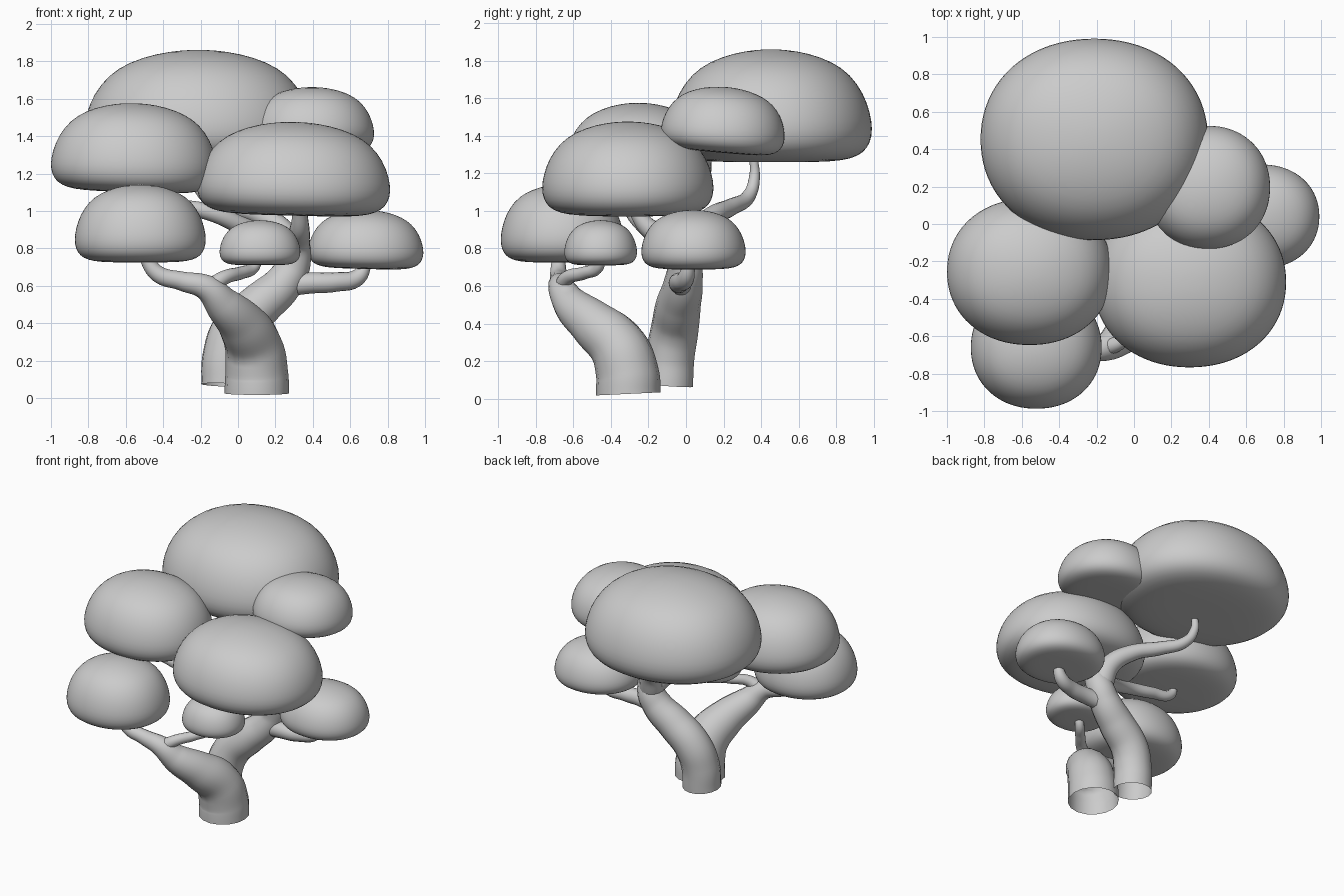
import bpy, bmesh, math

# half-section of a leaf puff: (radius, height), flat underside and domed top
PUFF = [(0.3, 0.0), (0.6, 0.005), (0.79, 0.03), (0.91, 0.085), (0.975, 0.17), (1.0, 0.29),
        (0.975, 0.44), (0.91, 0.61), (0.78, 0.78), (0.6, 0.895), (0.36, 0.97), (0.15, 0.998)]
SEG = 40


def puff(name, x, y, z, tilt=(0, 0)):
    """Leaf puff filling the given x, y and z ranges."""
    bm = bmesh.new()
    rx, ry, h = (x[1] - x[0]) / 2, (y[1] - y[0]) / 2, z[1] - z[0]
    rings = []
    for r, t in PUFF:
        ring = []
        for i in range(SEG):
            a = 2 * math.pi * i / SEG
            c, s = math.cos(a), math.sin(a)
            k = r / (abs(c) ** 2.12 + abs(s) ** 2.12) ** (1 / 2.12)
            ring.append(bm.verts.new((c * k * rx * 1.004, s * k * ry * 1.004, (t - 0.5) * h)))
        rings.append(ring)
    for a, b in zip(rings, rings[1:]):
        for i in range(SEG):
            j = (i + 1) % SEG
            bm.faces.new((a[i], a[j], b[j], b[i]))
    # close underside and crown with fans
    for ring, t in ((rings[0], -0.5), (rings[-1], 0.503)):
        v = bm.verts.new((0, 0, t * h))
        for i in range(SEG):
            bm.faces.new((ring[i], ring[(i + 1) % SEG], v))
    bmesh.ops.recalc_face_normals(bm, faces=bm.faces)
    for f in bm.faces:
        f.smooth = True
    me = bpy.data.meshes.new(name)
    bm.to_mesh(me)
    bm.free()
    ob = bpy.data.objects.new(name, me)
    bpy.context.collection.objects.link(ob)
    ob.location = (sum(x) / 2, sum(y) / 2, sum(z) / 2)
    ob.rotation_euler = (math.radians(tilt[0]), math.radians(tilt[1]), 0)
    ob.modifiers.new("smooth", 'SUBSURF').render_levels = 1


def limb(name, pts):
    """Tapered tube through (x, y, z, radius) points."""
    cu = bpy.data.curves.new(name, 'CURVE')
    cu.dimensions = '3D'
    cu.bevel_depth = 1.0
    cu.bevel_resolution = 6
    cu.resolution_u = 8
    sp = cu.splines.new('BEZIER')
    sp.bezier_points.add(len(pts) - 1)
    sp.radius_interpolation = 'CARDINAL'
    for p, (x, y, z, r) in zip(sp.bezier_points, pts):
        p.co = (x, y, z)
        p.radius = r
        p.handle_left_type = p.handle_right_type = 'AUTO'
    ob = bpy.data.objects.new(name, cu)
    bpy.context.collection.objects.link(ob)
    bpy.ops.object.select_all(action='DESELECT')
    ob.select_set(True)
    bpy.context.view_layer.objects.active = ob
    bpy.ops.object.convert(target='MESH')
    bpy.ops.object.shade_smooth()


# leaf puffs
puff("crown_puff", (-0.825, 0.40), (-0.09, 0.995), (1.26, 1.86))
puff("left_puff", (-1.0, -0.11), (-0.65, 0.14), (1.10, 1.575), (0, 2))
puff("centre_puff", (-0.22, 0.82), (-0.77, 0.15), (0.975, 1.475), (0, 1.5))
puff("back_right_puff", (0.06, 0.73), (-0.13, 0.535), (1.31, 1.66), (-5, 0))
puff("lower_left_puff", (-0.875, -0.17), (-0.99, -0.33), (0.725, 1.14))
puff("small_front_puff", (-0.10, 0.335), (-0.65, -0.26), (0.71, 0.95))
puff("right_puff", (0.375, 0.995), (-0.24, 0.32), (0.69, 1.005), (0, 1.5))

# front trunk running into the lower left branch, and its side twig
limb("front_trunk", [(0.10, -0.307, 0.025, 0.172), (0.10, -0.312, 0.13, 0.168),
                     (0.085, -0.36, 0.27, 0.155), (0.02, -0.49, 0.395, 0.13),
                     (-0.08, -0.61, 0.50, 0.098), (-0.17, -0.665, 0.59, 0.07),
                     (-0.30, -0.675, 0.625, 0.052), (-0.43, -0.68, 0.665, 0.045),
                     (-0.51, -0.68, 0.78, 0.034)])
limb("front_twig", [(-0.14, -0.66, 0.60, 0.045), (-0.07, -0.63, 0.645, 0.038),
                    (0.02, -0.54, 0.67, 0.034), (0.085, -0.47, 0.70, 0.031),
                    (0.11, -0.455, 0.77, 0.025)])

# back trunk rising into the centre puff
limb("back_trunk", [(-0.065, -0.095, 0.07, 0.132), (-0.06, -0.085, 0.22, 0.13),
                    (-0.01, -0.06, 0.37, 0.127), (0.12, -0.04, 0.50, 0.12),
                    (0.24, -0.015, 0.61, 0.105), (0.30, -0.01, 0.72, 0.09),
                    (0.315, -0.06, 0.83, 0.07), (0.33, -0.20, 0.91, 0.052),
                    (0.33, -0.28, 1.02, 0.038)])
limb("right_branch", [(0.24, -0.01, 0.60, 0.06), (0.38, -0.035, 0.615, 0.057),
                      (0.52, -0.03, 0.62, 0.052), (0.64, 0.0, 0.645, 0.045),
                      (0.69, 0.02, 0.74, 0.03)])
limb("crown_branch", [(0.29, -0.01, 0.72, 0.085), (0.25, 0.05, 0.87, 0.07),
                      (0.13, 0.14, 0.97, 0.055), (-0.03, 0.24, 1.02, 0.046),
                      (-0.17, 0.335, 1.08, 0.037), (-0.225, 0.365, 1.18, 0.029),
                      (-0.23, 0.36, 1.29, 0.022)])
limb("left_branch", [(0.29, -0.01, 0.74, 0.075), (0.20, -0.10, 0.83, 0.06),
                     (0.03, -0.21, 0.915, 0.05), (-0.16, -0.28, 0.995, 0.044),
                     (-0.38, -0.27, 1.03, 0.04), (-0.53, -0.25, 1.06, 0.034),
                     (-0.56, -0.25, 1.15, 0.026)])
